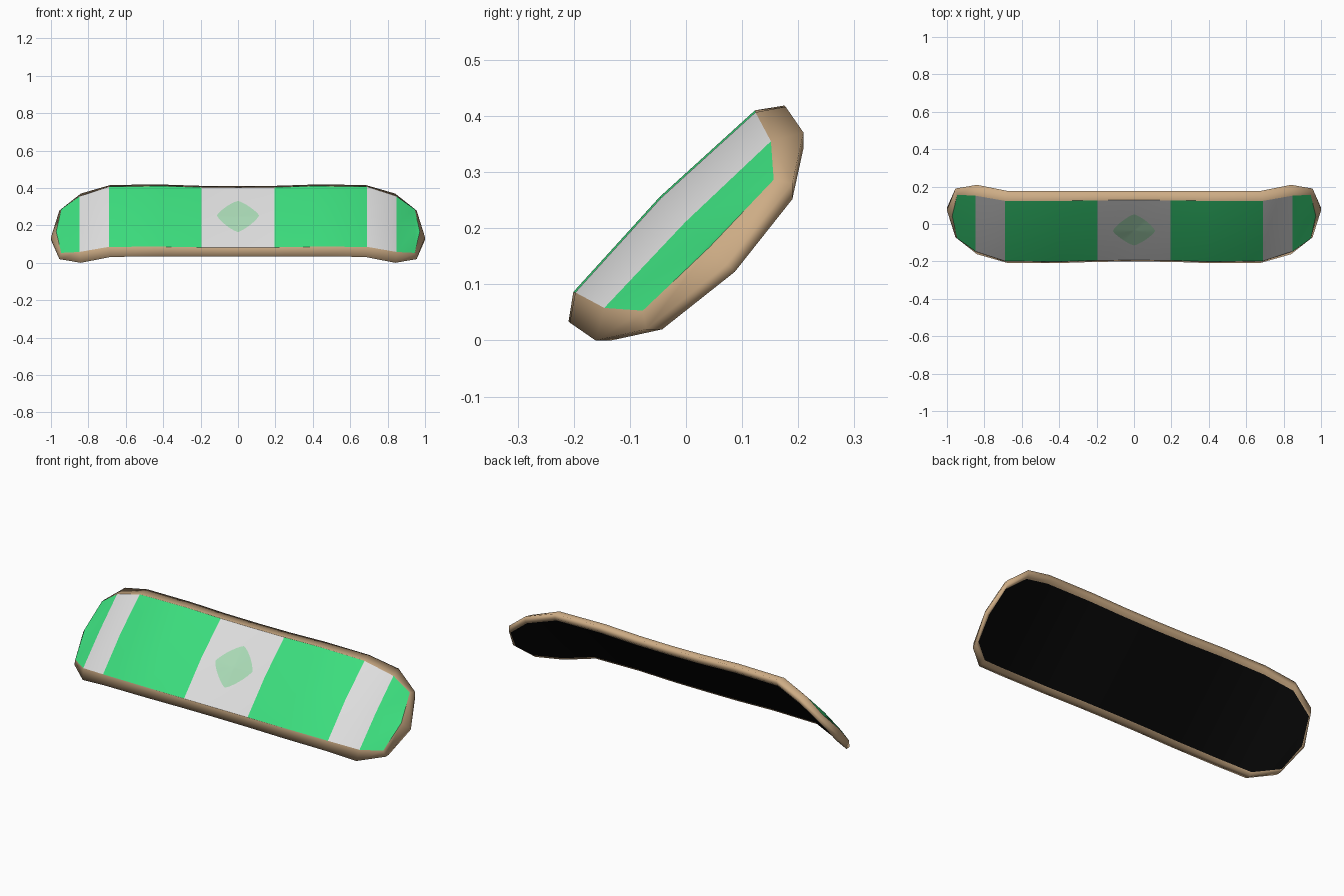
import bpy, bmesh, math
from mathutils import Vector
from mathutils.bvhtree import BVHTree

if "Cube" in bpy.data.objects:
    bpy.data.objects.remove(bpy.data.objects["Cube"])

S = math.sqrt(0.5)
U0 = 0.148                      # middle of the board across its width


def place(x, u, n):
    """Board space (along, across, height) to the 45 degree leaning pose."""
    return Vector((x, (u + U0 - n) * S, (u + U0 + n) * S))


def material(name, rgb):
    m = bpy.data.materials.new(name)
    lin = [c / 12.92 if c <= 0.04045 else ((c + 0.055) / 1.055) ** 2.4
           for c in (v / 255 for v in rgb)]
    m.diffuse_color = (*lin, 1)
    m.use_nodes = True
    m.node_tree.nodes["Principled BSDF"].inputs["Base Color"].default_value = m.diffuse_color
    return m


GREEN = material("green", (60, 222, 126))
WHITE = material("light grey", (222, 222, 222))
TAN = material("tan wood", (205, 172, 133))
BLACK = material("black", (9, 9, 9))
PALE = material("pale green", (170, 218, 182))

# Stations from middle to tip:
# x inner, x outer, half width inner, half width outer, height inner, outer, crown
half = [
    (0.0, 0.0, 0.227, 0.267, 0.194, 0.165, 0.197),
    (0.195, 0.195, 0.227, 0.268, 0.196, 0.166, 0.207),
    (0.41, 0.41, 0.229, 0.272, 0.203, 0.172, 0.214),
    (0.69, 0.68, 0.227, 0.272, 0.200, 0.169, 0.211),
    (0.848, 0.84, 0.210, 0.262, 0.144, 0.114, 0.150),
    (0.945, 0.955, 0.165, 0.184, 0.092, 0.064, 0.095),
    (0.972, 1.0, 0.0, 0.0, 0.088, 0.045, 0.088),
]
stations = [(-s[0], -s[1], *s[2:]) for s in reversed(half[1:])] + half


def section(xi, xo, hi, ho, ni, no, nc):
    """Closed cross-section: top, rounded rim, underside."""
    xb = xo * 0.985 if ho == 0 else xo
    low = max(ho - 0.02, 0)
    lip = max(ho - 0.04, 0)
    nb = no - 0.02
    right = [(xi, hi, ni), (xo, ho, no), (xo, low, nb), (xb, lip, nb)]
    left = [(x, -u, n) for x, u, n in reversed(right)]
    return [(xi, 0, nc)] + right + left


# Board deck: skin the sections, colour by strip and by position along the board
bm = bmesh.new()
rows = [[bm.verts.new(place(*p)) for p in section(*s)] for s in stations]
count = len(rows[0])
for a, b, sa, sb in zip(rows, rows[1:], stations, stations[1:]):
    mid = abs(sa[0] + sb[0]) / 2
    stripe = 1 if mid < 0.19 or 0.69 < mid < 0.84 else 0
    for i in range(count):
        j = (i + 1) % count
        f = bm.faces.new((a[i], a[j], b[j], b[i]))
        f.smooth = True
        f.material_index = stripe if i in (0, count - 1) else 3 if i == 4 else 2
bmesh.ops.remove_doubles(bm, verts=bm.verts, dist=0.0005)
bmesh.ops.dissolve_degenerate(bm, edges=bm.edges, dist=0.0001)
bmesh.ops.recalc_face_normals(bm, faces=bm.faces)
for e in bm.edges:              # crisp line between the rim and the top face
    kinds = {f.material_index for f in e.link_faces}
    e.smooth = not (2 in kinds and kinds & {0, 1})
tree = BVHTree.FromBMesh(bm)
mesh = bpy.data.meshes.new("board_deck")
bm.to_mesh(mesh)
bm.free()
for m in (GREEN, WHITE, TAN, BLACK):
    mesh.materials.append(m)
bpy.context.collection.objects.link(bpy.data.objects.new("board_deck", mesh))

# Rounded diamond inlay, draped on the top face
bm = bmesh.new()
down = Vector((0, S, -S))


def drape(x, u):
    hit = tree.ray_cast(place(x, u, 1.0), down)[0]
    return bm.verts.new(hit - down * 0.002)


SEGS, RINGS, P = 40, 6, 1.25
centre = drape(0, 0.005)
prev = None
for r in range(1, RINGS + 1):
    ring = []
    for k in range(SEGS):
        t = 2 * math.pi * k / SEGS
        c, s = math.cos(t), math.sin(t)
        d = (abs(c) ** P + abs(s) ** P) ** (-1 / P) * r / RINGS
        ring.append(drape(0.113 * c * d, 0.005 + 0.118 * s * d))
    for k in range(SEGS):
        n = (k + 1) % SEGS
        if prev:
            f = bm.faces.new((prev[k], ring[k], ring[n], prev[n]))
        else:
            f = bm.faces.new((centre, ring[k], ring[n]))
        f.smooth = True
    prev = ring
mesh = bpy.data.meshes.new("diamond_inlay")
bm.to_mesh(mesh)
bm.free()
mesh.materials.append(PALE)
bpy.context.collection.objects.link(bpy.data.objects.new("diamond_inlay", mesh))
